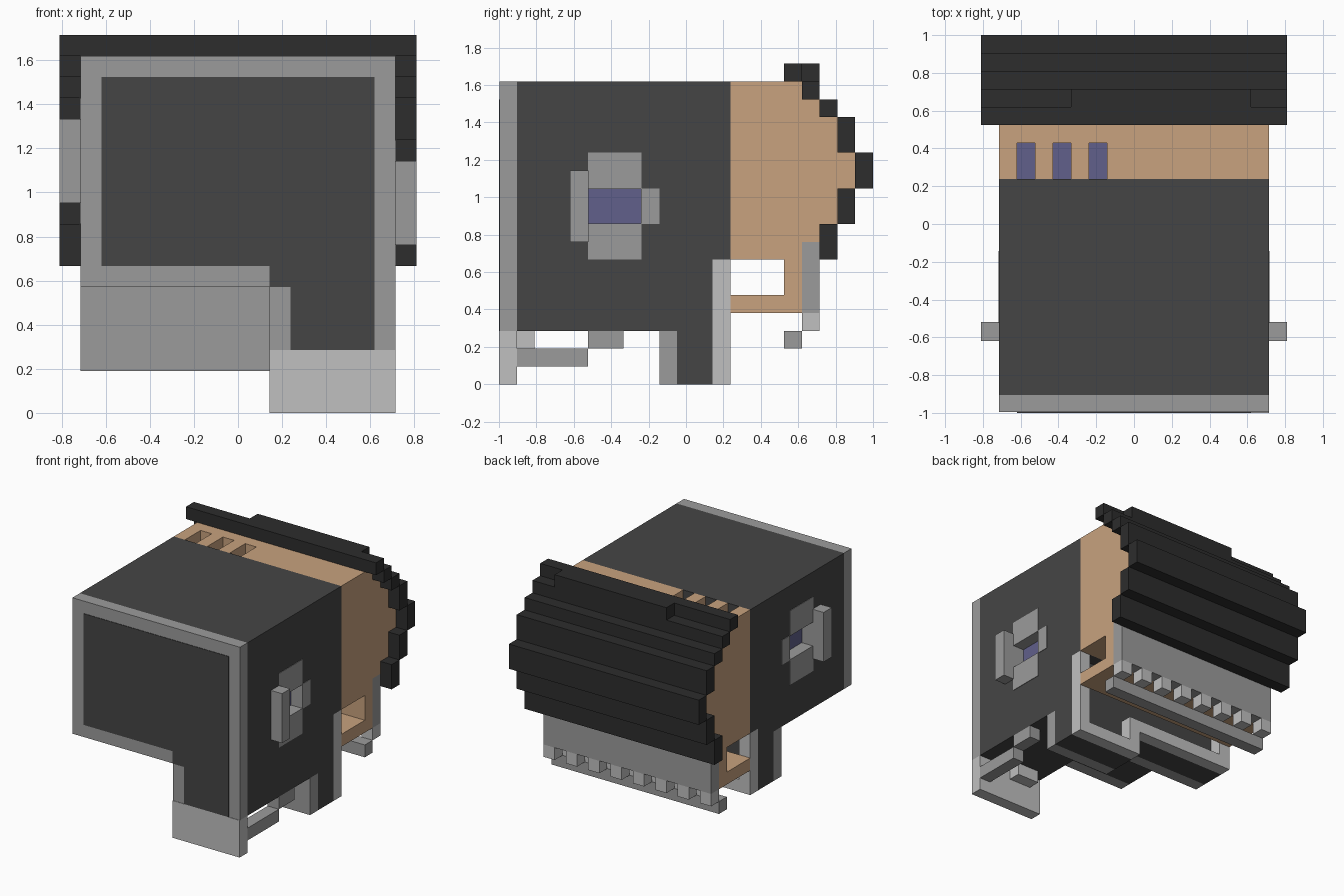
import bpy, bmesh

if "Cube" in bpy.data.objects:
    bpy.data.objects.remove(bpy.data.objects["Cube"])

U = 2 / 21          # voxel size; all positions below are in voxel steps (i, j, k)
E = 0.04            # thin step for painted plates


def mat(name, *rgb):
    m = bpy.data.materials.new(name)
    m.diffuse_color = (*rgb, 1)
    m.use_nodes = True
    m.node_tree.nodes["Principled BSDF"].inputs["Base Color"].default_value = m.diffuse_color
    return m


DARK = mat("charcoal", 0.06, 0.06, 0.06)
HAIR = mat("near_black", 0.026, 0.026, 0.026)
GREY = mat("mid_grey", 0.33, 0.33, 0.33)
LIGHT = mat("light_grey", 0.53, 0.53, 0.53)
SKIN = mat("tan", 0.578, 0.361, 0.209)
BLUE = mat("slate_blue", 0.12, 0.117, 0.258)


def prism(name, pts, lo, hi, axis, material):
    """Extrude a profile: axis 'y' takes (i, k) points, axis 'x' takes (j, k) points."""
    def place(p, d):
        i, j = (p[0], d) if axis == 'y' else (d, p[0])
        return ((i - 8.5) * U, j * U - 1, p[1] * U)
    bm = bmesh.new()
    a = [bm.verts.new(place(p, lo)) for p in pts]
    b = [bm.verts.new(place(p, hi)) for p in pts]
    bm.faces.new(a)
    bm.faces.new(b[::-1])
    for n in range(len(pts)):
        m = (n + 1) % len(pts)
        bm.faces.new((a[n], b[n], b[m], a[m]))
    bmesh.ops.recalc_face_normals(bm, faces=bm.faces)
    me = bpy.data.meshes.new(name)
    bm.to_mesh(me)
    bm.free()
    me.materials.append(material)
    ob = bpy.data.objects.new(name, me)
    bpy.context.collection.objects.link(ob)
    return ob


def box(name, i0, i1, j0, j1, k0, k1, material):
    return prism(name, [(i0, k0), (i1, k0), (i1, k1), (i0, k1)], j0, j1, 'y', material)


def cut(target, *dims):
    c = box("cutter", *dims, target.data.materials[0])
    c.hide_render = True
    c.hide_set(True)
    c.display_type = 'WIRE'
    m = target.modifiers.new("cut", 'BOOLEAN')
    m.operation = 'DIFFERENCE'
    m.solver = 'EXACT'
    m.object = c


# main casing, stepped underneath
CASE = [(1, 6), (10, 6), (10, 3), (16, 3), (16, 17), (1, 17)]
casing = prism("casing", CASE, 1, 12, 'y', DARK)
box("casing_rear", 1, 16, 12, 13, 7, 17, DARK)

# front plate with dark screen and lower cheek
prism("front_plate", CASE, E, 1, 'y', GREY)
prism("screen", [(2, 7), (10, 7), (10, 6), (11, 6), (11, 3), (15, 3), (15, 16), (2, 16)],
      0, 0.5, 'y', DARK)
box("cheek_plate", 10, 16, 0, 1, 0, 3, LIGHT)
box("cheek_knob", 11, 13, 1, 2, 2, 3, LIGHT)
box("strap", 15, 16, 1, 5, 1, 2, GREY)
box("strap_mount", 15, 16, 5, 7, 2, 3, GREY)

# neck block below the casing
NECK = [(1, 6), (1, 2), (10, 2), (10, 0), (16, 0), (16, 3), (10, 3), (10, 6)]
prism("neck_front", NECK, 9, 10, 'y', GREY)
prism("neck_core", NECK, 10, 12, 'y', DARK)
prism("neck_rim", [(1, 7), (1, 2), (10, 2), (10, 0), (16, 0), (16, 7), (15, 7), (15, 1),
                   (11, 1), (11, 3), (2, 3), (2, 7)], 12, 13, 'y', LIGHT)

# ear dials: recessed channel, grey pads and a raised bar; the left one sits higher
for side, dk in (("right", 0), ("left", 2)):
    def span(a, b):
        return (a, b) if side == "right" else (17 - b, 17 - a)
    cut(casing, *span(15, 16.5), 5, 8, 9 + dk, 11 + dk)
    out = span(14.5, 16 + E)
    box(side + "_ear_upper", *out, 5, 8, 11 + dk - E, 13 + dk, GREY)
    box(side + "_ear_lower", *out, 5, 8, 7 + dk, 9 + dk + E, GREY)
    box(side + "_ear_tab", *out, 8 - E, 9, 9 + dk, 11 + dk, GREY)
    box(side + "_ear_bar", *span(14.5, 17), 4, 5 + E, 8 + dk, 12 + dk, GREY)
    box(side + "_ear_light", *span(14.9, 15 + E), 5, 8, 9 + dk, 11 + dk, BLUE)

# tan back of head with a through gap at the neck
head = prism("head_back", [(13, 7), (16, 7), (16, 5), (13, 5), (13, 4), (17, 4), (17, 8), (18, 8),
                           (18, 9), (19, 9), (19, 11), (20, 11), (20, 13), (19, 13), (19, 15),
                           (18, 15), (18, 16), (17, 16), (17, 17), (13, 17)], 1, 16, 'x', SKIN)
# three slots in the top
for i in (2, 4, 6):
    cut(head, i, i + 1, 12.5, 15, 16, 17.5)
    box("slot_floor", i, i + 1, 13, 15, 15.9, 16 + E, BLUE)

# stepped hair rows
for j, k0, k1 in ((16, 17, 18), (17, 16, 17), (18, 15, 16), (19, 13, 15),
                  (20, 11, 13), (19, 9, 11), (18, 7, 9)):
    box("hair_row", 0, 17, j, j + 1, k0, k1, HAIR)
box("hair_tuft", 5, 15, 17, 18, 17, 18, HAIR)

# nape guard with teeth and lower rail
box("nape_guard", 1, 16, 17, 18, 4, 8, GREY)
for i in range(1, 16, 2):
    box("nape_tooth", i, i + 1, 17, 18, 3, 4, LIGHT)
box("nape_rail", 1, 16, 16, 17, 2, 3, GREY)
